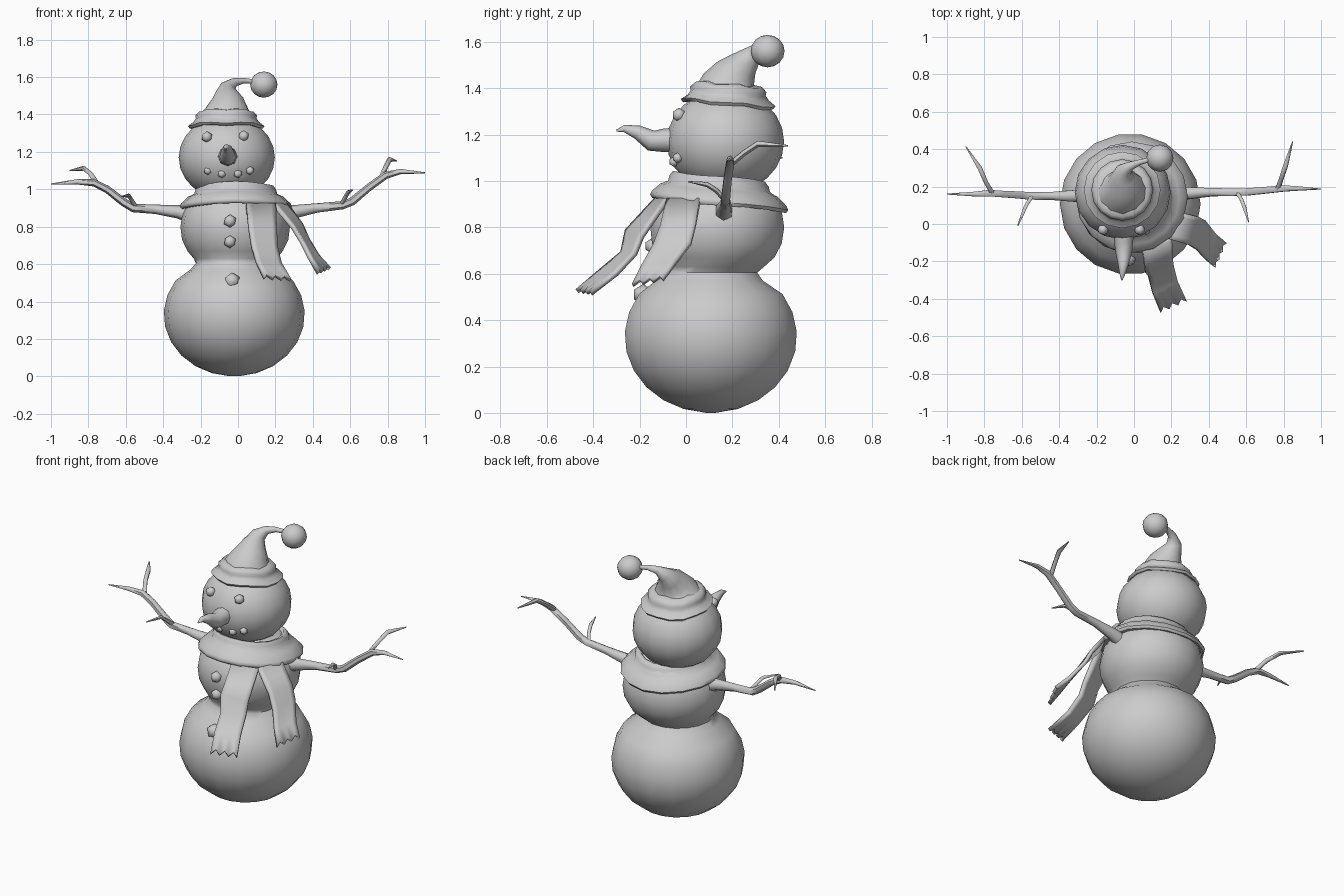
import bpy, bmesh, math
from mathutils import Vector, Quaternion, Matrix


def finish(name, bm, angle=60):
    bmesh.ops.recalc_face_normals(bm, faces=bm.faces)
    me = bpy.data.meshes.new(name)
    bm.to_mesh(me)
    bm.free()
    ob = bpy.data.objects.new(name, me)
    bpy.context.collection.objects.link(ob)
    bpy.ops.object.select_all(action='DESELECT')
    ob.select_set(True)
    bpy.context.view_layer.objects.active = ob
    bpy.ops.object.shade_smooth_by_angle(angle=math.radians(angle))
    return ob


def loft(name, rings, sides, normal=None, wave=0, turns=5):
    """Skin round rings (x, y, z, radius); they follow the path unless a normal is given."""
    bm = bmesh.new()
    pts = [Vector(r[:3]) for r in rings]
    q, prev, loops = Quaternion(), Vector((0, 0, 1)), []
    for i, r in enumerate(rings):
        if normal:
            t = Vector(normal).normalized()
        else:
            t = (pts[min(i + 1, len(pts) - 1)] - pts[max(i - 1, 0)]).normalized()
        q = prev.rotation_difference(t) @ q
        prev = t
        loop = []
        for k in range(sides):
            a = 2 * math.pi * k / sides
            off = Vector((math.cos(a) * r[3], math.sin(a) * r[3], wave * math.sin(turns * a)))
            loop.append(bm.verts.new(pts[i] + q @ off))
        loops.append(loop)
    for a, b in zip(loops, loops[1:]):
        for k in range(sides):
            n = (k + 1) % sides
            bm.faces.new((a[k], a[n], b[n], b[k]))
    bm.faces.new(loops[0])
    bm.faces.new(loops[-1])
    return finish(name, bm)


def ball(name, loc, scale, seg=16, rings=12):
    bm = bmesh.new()
    bmesh.ops.create_uvsphere(bm, u_segments=seg, v_segments=rings, radius=1,
                              matrix=Matrix.LocRotScale(Vector(loc), None, Vector(scale)))
    return finish(name, bm)


def pebble(name, loc, r):
    bm = bmesh.new()
    bmesh.ops.create_icosphere(bm, subdivisions=1, radius=r, matrix=Matrix.Translation(loc))
    return finish(name, bm)


# body: two stacked snowballs with a soft waist
lower = [(-.02, .107, .33 - .33 * math.cos(a), .377 * math.sin(a))
         for a in [.06 + i * .262 for i in range(9)]]
upper = [(-.02, .1, .57, .235), (-.02, .105, .605, .205), (-.017, .12, .63, .22),
         (-.015, .13, .67, .255), (-.015, .133, .73, .284), (-.015, .135, .80, .293),
         (-.015, .135, .87, .282), (-.02, .14, .94, .24), (-.03, .15, 1.0, .17)]
loft("body", lower + upper, 18, normal=(0, 0, 1))

# head
ball("head", (-.06, .17, 1.17), (.257, .253, .225))

# nose
loft("nose", [(-.055, -.02, 1.178, .055), (-.055, -.1, 1.175, .05), (-.055, -.15, 1.174, .045),
              (-.057, -.21, 1.211, .03), (-.062, -.265, 1.226, .016), (-.065, -.3, 1.217, .004)], 8)

# eyes, mouth and buttons
for i, (x, y, z, r) in enumerate([(-.166, -.03, 1.28, .031), (.03, -.03, 1.285, .031)]):
    pebble(f"eye_{i}", (x, y, z), r)
for i, (x, y, z) in enumerate([(-.16, -.035, 1.1), (-.086, -.05, 1.083),
                               (0, -.05, 1.083), (.064, -.035, 1.1)]):
    pebble(f"mouth_{i}", (x, y, z), .024)
for i, (x, y, z, r) in enumerate([(-.043, -.15, .83, .036), (-.043, -.145, .72, .035),
                                  (-.032, -.185, .51, .046)]):
    pebble(f"button_{i}", (x, y, z), r)

# hat brim, cone and pompom
brim = [(.14, 1.335), (.195, 1.325), (.205, 1.338), (.175, 1.36), (.162, 1.38),
        (.165, 1.395), (.145, 1.415), (.11, 1.42)]
loft("hat_brim", [(-.063, .182, z, r) for r, z in brim], 16, normal=(0, .1, 1), wave=.005)
loft("hat_cone", [(-.06, .185, 1.39, .14), (-.057, .19, 1.418, .122), (-.055, .215, 1.463, .094),
                  (-.06, .25, 1.505, .065), (-.055, .285, 1.543, .043), (-.02, .31, 1.572, .024),
                  (.03, .33, 1.581, .015), (.09, .345, 1.575, .012)], 12)
ball("hat_pompom", (.138, .352, 1.56), (.073, .073, .07), 12, 8)

# scarf collar
collar = [(.17, .99), (.185, 1.018), (.2, 1.02), (.215, 1.0), (.222, .975), (.255, .96),
          (.292, .925), (.3, .908), (.29, .894), (.24, .9)]
loft("scarf_collar", [(-.012, .143, z, r) for r, z in collar], 16, normal=(0, .1, 1), wave=.004, turns=3)


# scarf tails: ribbons between two edges with ragged ends
def ribbon(name, left, right, across=6):
    bm = bmesh.new()
    rows = []
    for i, (a, b) in enumerate(zip(left, right)):
        a, b = Vector(a), Vector(b)
        row = [a.lerp(b, k / across) for k in range(across + 1)]
        if i == len(left) - 1:
            d = a - Vector(left[-2])
            row = [p - d * .22 * (k % 2) for k, p in enumerate(row)]
        rows.append([bm.verts.new(p) for p in row])
    for r, s in zip(rows, rows[1:]):
        for k in range(across):
            bm.faces.new((r[k], r[k + 1], s[k + 1], s[k]))
    ob = finish(name, bm, 40)
    m = ob.modifiers.new("thickness", 'SOLIDIFY')
    m.thickness, m.offset = .022, 0


ribbon("scarf_tail_front",
       [(.045, -.13, .92), (.06, -.255, .785), (.075, -.275, .69), (.10, -.37, .61), (.14, -.47, .525)],
       [(.2, -.08, .92), (.205, -.19, .76), (.21, -.22, .685), (.23, -.3, .6), (.28, -.41, .515)])
ribbon("scarf_tail_side",
       [(.19, -.08, .92), (.29, -.11, .8), (.34, -.14, .72), (.385, -.19, .63), (.43, -.23, .55)],
       [(.26, .06, .92), (.34, .04, .81), (.375, .02, .73), (.43, -.05, .64), (.49, -.1, .575)])

# arms: main branch, upper fork and small twig on each side
arms = {
    "right": ([(.2, .16, .85, .045), (.3, .165, .88, .036), (.42, .17, .9, .025), (.56, .17, .915, .022),
               (.61, .172, .935, .022), (.7, .18, 1.01, .02), (.79, .19, 1.075, .02),
               (.87, .19, 1.095, .014), (1.0, .187, 1.088, .003)],
              [(.77, .19, 1.07, .014), (.79, .25, 1.12, .013), (.81, .31, 1.16, .014), (.848, .44, 1.152, .003)],
              [(.55, .17, .915, .012), (.575, .13, .96, .011), (.59, .09, .985, .011), (.613, .01, .997, .003)]),
    "left": ([(-.22, .15, .85, .045), (-.32, .15, .88, .036), (-.44, .15, .893, .025), (-.56, .15, .9, .023),
              (-.61, .155, .93, .022), (-.7, .16, 1.0, .02), (-.77, .165, 1.035, .02),
              (-.86, .16, 1.04, .014), (-1.0, .16, 1.028, .003)],
             [(-.76, .17, 1.04, .014), (-.79, .22, 1.085, .013), (-.825, .3, 1.112, .014), (-.9, .415, 1.1, .003)],
             [(-.545, .15, .905, .012), (-.57, .11, .945, .011), (-.585, .08, .967, .011), (-.622, -.01, .962, .003)]),
}
for side, parts in arms.items():
    for part, rings in zip(("arm", "fork", "twig"), parts):
        loft(f"{side}_{part}", rings, 6)
